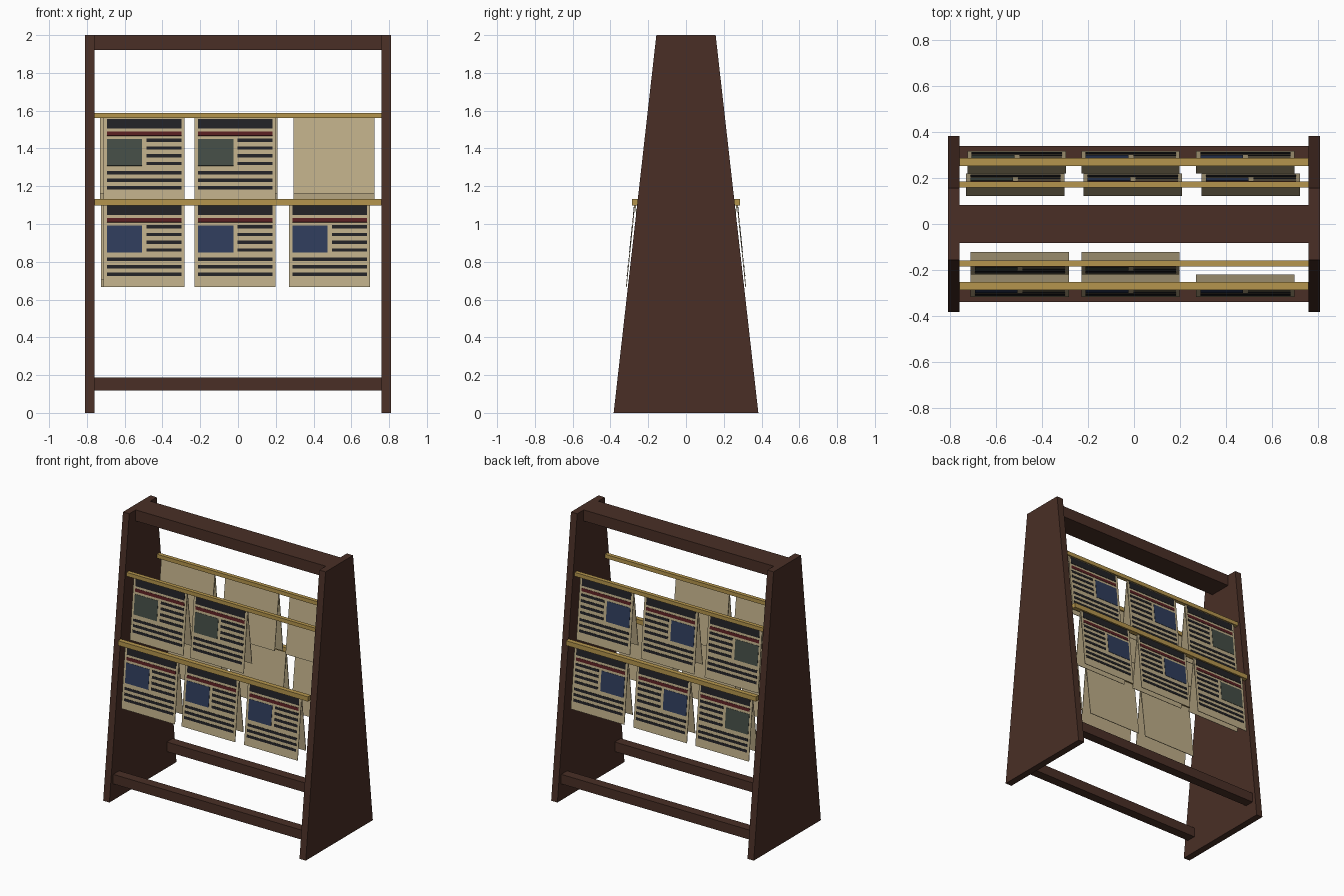
import bpy, bmesh
from mathutils import Vector

if "Cube" in bpy.data.objects:
    bpy.data.objects.remove(bpy.data.objects["Cube"])


def mat(name, rgb):
    m = bpy.data.materials.new(name)
    m.diffuse_color = (*rgb, 1)
    m.use_nodes = True
    m.node_tree.nodes["Principled BSDF"].inputs["Base Color"].default_value = m.diffuse_color
    return m


WOOD = mat("dark_wood", (0.067, 0.028, 0.019))
BRASS = mat("brass", (0.46, 0.30, 0.075))
PAPER = mat("newsprint", (0.52, 0.425, 0.25))
INK = mat("ink", (0.016, 0.016, 0.019))
RED = mat("red_ink", (0.10, 0.014, 0.016))
BLUE = mat("blue_photo", (0.028, 0.046, 0.105))
GREEN = mat("green_photo", (0.058, 0.074, 0.060))


def finish(name, bm, mats):
    bmesh.ops.recalc_face_normals(bm, faces=bm.faces)
    me = bpy.data.meshes.new(name)
    bm.to_mesh(me)
    bm.free()
    for m in mats:
        me.materials.append(m)
    ob = bpy.data.objects.new(name, me)
    bpy.context.collection.objects.link(ob)
    return ob


def prism(bm, a, b, mi=0):
    """Solid between two matching four-point outlines."""
    va, vb = [bm.verts.new(p) for p in a], [bm.verts.new(p) for p in b]
    fs = [bm.faces.new(va), bm.faces.new(vb)]
    for i in range(4):
        j = (i + 1) % 4
        fs.append(bm.faces.new((va[i], va[j], vb[j], vb[i])))
    for f in fs:
        f.material_index = mi


def beam(name, outline, x0, x1, m):
    """Extrude a (y, z) outline along x."""
    bm = bmesh.new()
    prism(bm, [(x0, y, z) for y, z in outline], [(x1, y, z) for y, z in outline])
    return finish(name, bm, [m])


def rect(y0, y1, z0, z1):
    return [(y0, z0), (y1, z0), (y1, z1), (y0, z1)]


# Tapered side panels and top board
taper = [(-0.383, 0), (0.383, 0), (0.157, 2), (-0.157, 2)]
beam("left_panel", taper, -0.81, -0.76, WOOD)
beam("right_panel", taper, 0.76, 0.81, WOOD)
beam("top_board", rect(-0.083, 0.083, 1.92, 2.0), -0.76, 0.76, WOOD)


def sheet_part(bm, cx, top, bottom, x0, x1, s0, s1, d0, d1, mi):
    """Slab on a hanging sheet: x span, drop below the rod, depth along its normal."""
    top, bottom = Vector((0, *top)), Vector((0, *bottom))
    along = (bottom - top) / (top.z - bottom.z)
    n = Vector((0, -along.z, along.y)).normalized()
    if n.y * top.y < 0:
        n = -n
    def ring(d):
        return [top + along * s + n * d + Vector((cx + x, 0, 0))
                for x, s in ((x0, s0), (x1, s0), (x1, s1), (x0, s1))]
    prism(bm, ring(d0), ring(d1), mi)


# Printed blocks: x span, drop span, material slot
PRINT = [(-0.196, 0.197, 0.018, 0.069, 1),      # masthead
         (-0.196, 0.197, 0.085, 0.107, 2),      # red headline
         (-0.196, -0.01, 0.124, 0.266, 3)]      # photo
PRINT += [(0.012, 0.197, c - 0.009, c + 0.009, 1) for c in (0.132, 0.172, 0.213, 0.254)]
PRINT += [(-0.196, 0.197, c - 0.009, c + 0.009, 1) for c in (0.304, 0.343, 0.382)]
HALF = 0.214


def newspaper(name, cx, side, y, z, photo):
    bm = bmesh.new()
    top = (side * y, z)
    outer, inner = (side * (y + 0.046), z - 0.449), (side * (y - 0.049), z - 0.413)
    sheet_part(bm, cx, top, outer, -HALF, HALF, 0, 0.449, -0.002, 0.002, 0)
    sheet_part(bm, cx, top, inner, -HALF, HALF, 0, 0.413, -0.002, 0.002, 0)
    for x0, x1, s0, s1, mi in PRINT:
        sheet_part(bm, cx, top, outer, x0, x1, s0, s1, 0.001, 0.004, mi)
    finish(name, bm, [PAPER, INK, RED, photo])


# Hanging rows: name, side, rod y, rod z, rod half size, papers (x, photo)
ROWS = [
    ("front_lower", -1, 0.270, 1.116, 0.017, [(-0.497, BLUE), (-0.015, BLUE), (0.485, BLUE)]),
    ("front_upper", -1, 0.172, 1.574, 0.014, [(-0.497, GREEN), (-0.015, GREEN)]),
    ("back_lower", 1, 0.270, 1.116, 0.017, [(-0.511, GREEN), (-0.015, BLUE), (0.485, BLUE)]),
    ("back_upper", 1, 0.172, 1.574, 0.014, [(-0.517, GREEN), (-0.006, BLUE), (0.509, BLUE)]),
]
for name, side, y, z, h, papers in ROWS:
    c = side * y
    beam(name + "_rod", rect(c - h, c + h, z - h, z + h), -0.76, 0.76, BRASS)
    for i, (x, photo) in enumerate(papers):
        newspaper(f"{name}_newspaper_{i + 1}", x, side, y, z, photo)

# Bottom rails
for name, side in (("front", -1), ("back", 1)):
    c = side * 0.306
    beam(name + "_bottom_rail", rect(c - 0.034, c + 0.034, 0.118, 0.187), -0.76, 0.76, WOOD)
